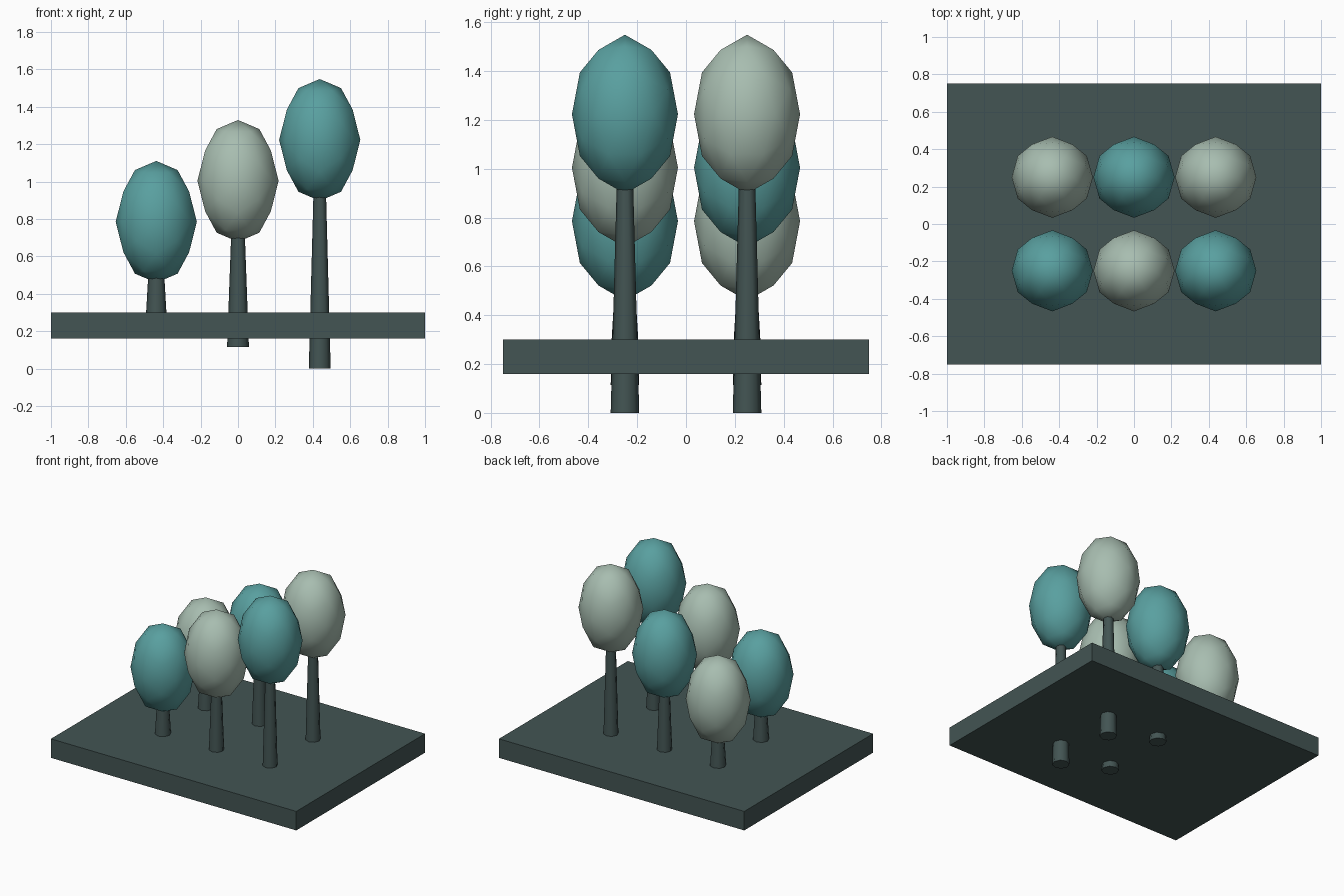
import bpy, bmesh, math
from mathutils import Matrix

if "Cube" in bpy.data.objects:
    bpy.data.objects.remove(bpy.data.objects["Cube"])


def material(name, color):
    m = bpy.data.materials.new(name)
    m.diffuse_color = (*color, 1)
    m.use_nodes = True
    m.node_tree.nodes["Principled BSDF"].inputs["Base Color"].default_value = m.diffuse_color
    return m


DARK = material("dark_slate", (0.056, 0.090, 0.087))
TEAL = material("teal", (0.100, 0.350, 0.350))
SAGE = material("sage", (0.390, 0.510, 0.435))


def finish(name, bm, mat, location, smooth=None):
    mesh = bpy.data.meshes.new(name)
    bm.to_mesh(mesh)
    bm.free()
    mesh.materials.append(mat)
    obj = bpy.data.objects.new(name, mesh)
    obj.location = location
    bpy.context.collection.objects.link(obj)
    if smooth is not None:
        bpy.ops.object.select_all(action='DESELECT')
        obj.select_set(True)
        bpy.context.view_layer.objects.active = obj
        bpy.ops.object.shade_smooth_by_angle(angle=math.radians(smooth))


def base(bottom, top):
    bm = bmesh.new()
    bmesh.ops.create_cube(bm, size=1)
    bmesh.ops.scale(bm, vec=(2, 1.5, top - bottom), verts=bm.verts)
    finish("base_slab", bm, DARK, (0, 0, (bottom + top) / 2))


def trunk(name, x, y, bottom, top):
    bm = bmesh.new()
    bmesh.ops.create_cone(bm, cap_ends=True, segments=8, radius1=0.0585,
                          radius2=0.026, depth=top - bottom)
    finish(name, bm, DARK, (x, y, (bottom + top) / 2), 60)


def crown(name, x, y, z, mat):
    # icosphere turned so an edge midpoint points up, then stretched
    bm = bmesh.new()
    bmesh.ops.create_icosphere(bm, subdivisions=2, radius=0.217)
    turn = Matrix.Rotation(-math.atan(2) / 2, 4, 'Y')
    bmesh.ops.transform(bm, matrix=Matrix.Diagonal((1, 1, 1.5, 1)) @ turn, verts=bm.verts)
    finish(name, bm, mat, (x, y, z), 80)


base(0.16, 0.30)

# two rows of three trees, rising to the right, colours alternating
for row, y in (("front", -0.25), ("back", 0.25)):
    for i, size in enumerate(("short", "medium", "tall")):
        x = (i - 1) * 0.437
        z = 0.785 + 0.219 * i
        trunk(f"{row}_{size}_trunk", x, y, 0.23 - 0.115 * i, z)
        teal = (i % 2 == 0) == (row == "front")
        crown(f"{row}_{size}_crown", x, y, z, TEAL if teal else SAGE)
